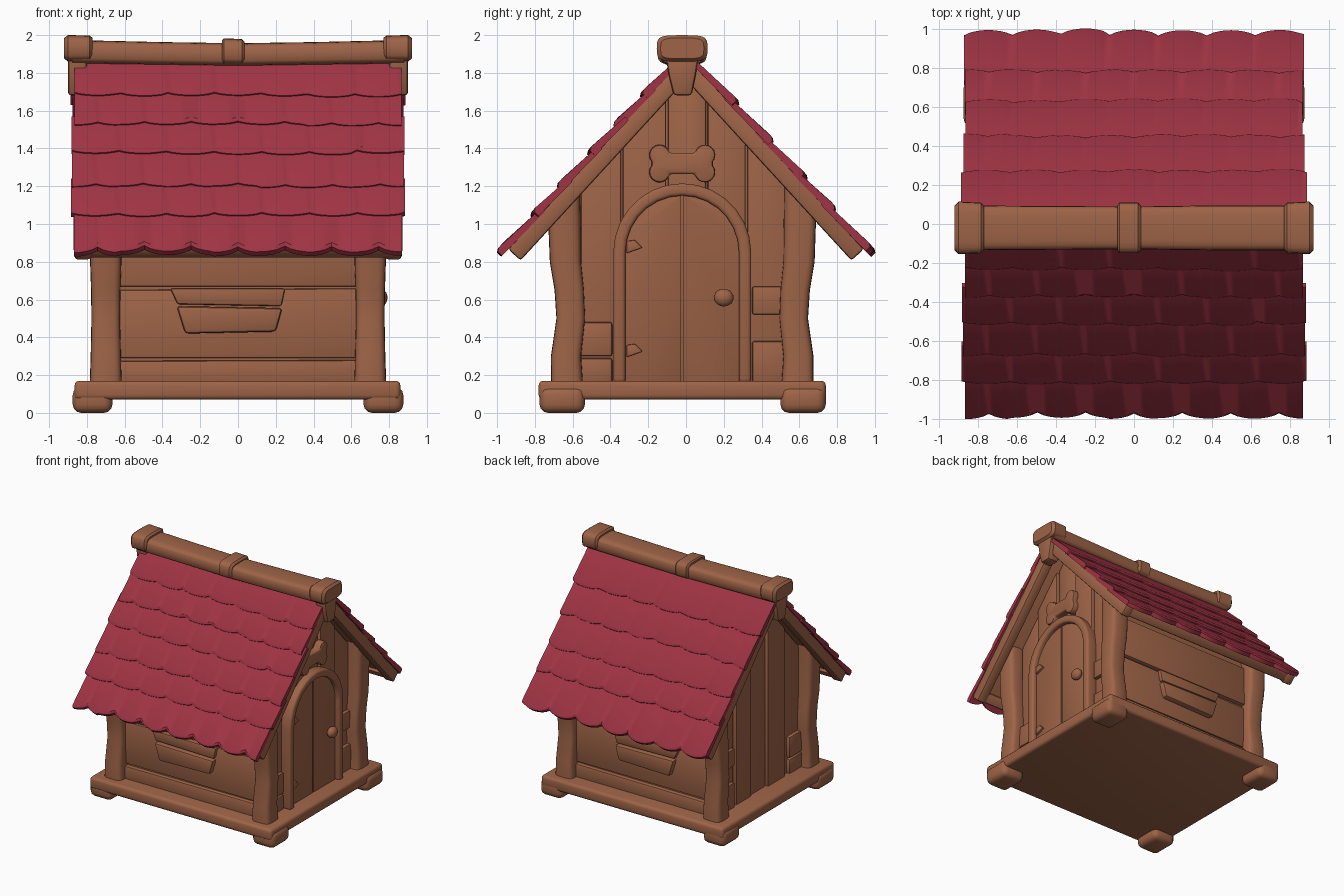
import bpy, bmesh, math, random
from mathutils import Vector

if "Cube" in bpy.data.objects:
    bpy.data.objects.remove(bpy.data.objects["Cube"])

random.seed(4)


def material(name, rgb):
    m = bpy.data.materials.new(name)
    m.diffuse_color = (*rgb, 1)
    m.use_nodes = True
    m.node_tree.nodes["Principled BSDF"].inputs["Base Color"].default_value = m.diffuse_color
    return m


WOOD = material("warm wood", (0.342, 0.127, 0.063))
RED = material("red shingle", (0.352, 0.034, 0.058))
CY = -0.02                     # house body centre in y


def finish(name, bm, mat=WOOD, bevel=0.0, segs=2):
    bmesh.ops.recalc_face_normals(bm, faces=bm.faces)
    if bevel:
        edges = [e for e in bm.edges if len(e.link_faces) == 2
                 and e.calc_face_angle() > math.radians(40)]
        bmesh.ops.bevel(bm, geom=edges, offset=bevel, segments=segs,
                        profile=0.5, affect='EDGES', clamp_overlap=True)
    me = bpy.data.meshes.new(name)
    bm.to_mesh(me)
    bm.free()
    me.materials.append(mat)
    ob = bpy.data.objects.new(name, me)
    bpy.context.collection.objects.link(ob)
    return ob


def prism(name, pts, lo, hi, axis='x', mat=WOOD, bevel=0.012, segs=2):
    """Extrude a 2D outline: (y,z) along x, or (x,z) along y."""
    place = (lambda p, d: (d, p[0], p[1])) if axis == 'x' else (lambda p, d: (p[0], d, p[1]))
    bm = bmesh.new()
    a = [bm.verts.new(place(p, lo)) for p in pts]
    b = [bm.verts.new(place(p, hi)) for p in pts]
    bm.faces.new(a)
    bm.faces.new(b)
    for i in range(len(pts)):
        j = (i + 1) % len(pts)
        bm.faces.new((a[i], a[j], b[j], b[i]))
    return finish(name, bm, mat, bevel, segs)


def box(name, x0, x1, y0, y1, z0, z1, bevel=0.015, segs=2):
    return prism(name, [(y0, z0), (y1, z0), (y1, z1), (y0, z1)], x0, x1,
                 bevel=bevel, segs=segs)


def loft(name, rings):
    bm = bmesh.new()
    vs = [[bm.verts.new(p) for p in r] for r in rings]
    n = len(rings[0])
    for a, b in zip(vs, vs[1:]):
        for i in range(n):
            bm.faces.new((a[i], a[(i + 1) % n], b[(i + 1) % n], b[i]))
    bm.faces.new(vs[0])
    bm.faces.new(vs[-1])
    return finish(name, bm)


def rounded(rx, ry, n=20, p=0.5):
    """Rounded-rectangle cross-section."""
    out = []
    for i in range(n):
        c, s = math.cos(2 * math.pi * i / n), math.sin(2 * math.pi * i / n)
        out.append((rx * math.copysign(abs(c) ** p, c), ry * math.copysign(abs(s) ** p, s)))
    return out


# roof slope frame: s runs down the slope, n points outward
D, N, P0 = Vector((0.676, -0.737)), Vector((0.737, 0.676)), Vector((0.08, 1.80))


def slope(side, s, n):
    q = P0 + D * s + N * n
    return (side * q.x, q.y)


def under(y):
    """Height of the roof underside at y."""
    return 1.76 - (abs(y) - 0.02) * 1.09


# base slab and feet
box("base_slab", -0.865, 0.86, -0.78, 0.74, 0.07, 0.17, 0.025, 3)
for sx in (-1, 1):
    for y in (-0.655, 0.62):
        box("foot", sx * 0.77 - 0.105, sx * 0.77 + 0.105, y - 0.12, y + 0.12, 0.0, 0.14, 0.045, 3)

# solid house body under the roof
prism("house_body", [(-0.61, 0.12), (0.57, 0.12), (0.57, under(0.57)), (0, under(0)),
                     (-0.61, under(0.61))], -0.66, 0.66, bevel=0)

# gently bent corner posts, cut to the roof slope
for sx in (-1, 1):
    for sy, y in ((-1, -0.63), (1, 0.59)):
        rings = []
        for z, r, off in ((0.15, 0.085, 0.0), (0.3, 0.08, 0.005), (0.5, 0.076, -0.02),
                          (0.65, 0.078, -0.012), (0.8, 0.083, 0.008), (1.0, 0.085, 0.015)):
            rings.append([(sx * 0.70 + px, y + sy * off + py,
                           z if z < 1 else under(y + sy * off + py) + 0.04)
                          for px, py in rounded(r, r)])
        loft("corner_post", rings)

# horizontal side planks and slotted flap on both long sides
for sy, face in ((-1, -0.61), (1, 0.57)):
    def slab(name, pts, depth, bev=0.012):
        lo, hi = sorted((face - sy * 0.03, face + sy * depth))
        prism(name, pts, lo, hi, 'y', bevel=bev)
    for z0, z1, z2, depth in ((0.15, 0.275, 0.28, 0.035), (0.29, 0.65, 0.66, 0.02),
                              (0.668, 1.0, 1.0, 0.035)):
        slab("side_plank", [(-0.68, z0), (0.68, z0), (0.68, z2), (-0.68, z1)], depth)
    slab("flap_upper", [(-0.36, 0.66), (0.25, 0.66), (0.23, 0.565), (-0.32, 0.575)], 0.05)
    slab("flap_lower", [(-0.325, 0.565), (0.235, 0.555), (0.20, 0.43), (-0.28, 0.42)], 0.065, 0.018)

# vertical gable planks and small cross boards on both ends
CUTS = [-0.56, -0.34, -0.10, 0.11, 0.32, 0.55]
for sx in (-1, 1):
    for i, (a, b) in enumerate(zip(CUTS, CUTS[1:])):
        a, b = a + 0.005, b - 0.005
        top = [(b, under(b) + 0.02), (a, under(a) + 0.02)]
        if a < 0 < b:
            top.insert(1, (0, under(0) + 0.02))
        t = (0.68, 0.705, 0.685, 0.70, 0.68)[i]
        prism("gable_plank", [(a, 0.15), (b, 0.15)] + top, *sorted((sx * 0.63, sx * t)), bevel=0.01)
    for y0, y1, z0, z1 in ((-0.56, -0.39, 0.16, 0.29), (-0.56, -0.39, 0.30, 0.48),
                           (0.35, 0.53, 0.16, 0.38), (0.35, 0.53, 0.52, 0.67)):
        box("cross_board", *sorted((sx * 0.64, sx * 0.71)), y0, y1, z0, z1, 0.012)


# arched door
def arc(r, z, a0, a1, n=14):
    return [(CY + r * math.cos(a0 + (a1 - a0) * i / n), z + r * math.sin(a0 + (a1 - a0) * i / n))
            for i in range(n + 1)]


R, SPRING = 0.30, 0.85
prism("door_frame", [(CY + 0.365, 0.16)] + arc(0.365, SPRING, 0, math.pi) + [(CY - 0.365, 0.16), (CY - R, 0.16)]
      + arc(R, SPRING, math.pi, 0) + [(CY + R, 0.16)], 0.66, 0.765, bevel=0.02, segs=3)
for s in (-1, 1):
    a0 = 0 if s > 0 else math.pi
    prism("door_leaf", [(CY + s * 0.006, 0.17), (CY + s * R, 0.17)]
          + arc(R, SPRING, a0, math.pi / 2 - s * 0.02)
          + [(CY + s * 0.006, SPRING + R)], 0.66, 0.725, bevel=0.008)
for z in (0.33, 0.88):
    prism("hinge", [(-0.315, z - 0.035), (-0.23, z - 0.005), (-0.27, z + 0.035), (-0.315, z + 0.03)],
          0.70, 0.742, bevel=0.006)

# door knob
bm = bmesh.new()
bmesh.ops.create_uvsphere(bm, u_segments=16, v_segments=10, radius=0.052)
for v in bm.verts:
    v.co = Vector((v.co.x * 0.7 + 0.755, v.co.y + 0.20, v.co.z * 0.9 + 0.61))
finish("door_knob", bm)

# bone plaque over the door
quad = [(0.12 + 0.055 * math.cos(math.radians(a)), 0.045 + 0.055 * math.sin(math.radians(a)))
        for a in range(170, -41, -21)]
bone = quad + [(x, -z) for x, z in reversed(quad)]
bone += [(-x, z) for x, z in reversed(bone)]
prism("bone_plaque", [(CY + x, 1.32 + z) for x, z in bone], 0.66, 0.745, bevel=0.014)

# roof boards, end rafters and overlapping scalloped shingle rows
ROWS = {-1: (0.05, 0.20, 0.34, 0.48, 0.64, 0.78, 0.945), 1: (0.05, 0.24, 0.42, 0.60, 0.75, 0.945)}
for side, ys in ROWS.items():
    def strip(s0, s1, n0, n1):
        return [slope(side, s0, n0), slope(side, s1, n0), slope(side, s1, n1), slope(side, s0, n1)]
    prism("roof_board", strip(-0.11, 1.26, -0.05, 0.01), -0.84, 0.84, bevel=0.01)
    for sx in (-1, 1):
        prism("end_rafter", strip(-0.11, 1.27, -0.085, 0.005), *sorted((sx * 0.78, sx * 0.865)), bevel=0.015)
    prism("eave_rail", strip(1.18, 1.265, -0.075, 0.0), -0.8, 0.8, bevel=0.015)
    for k, (ya, yb) in enumerate(zip(ys, ys[1:])):
        sa, sb = (ya - 0.08) / 0.676 - 0.05, (yb - 0.08) / 0.676
        last = k == len(ys) - 2
        amp = 0.04 if last else 0.02
        half = 0.872 + random.uniform(-0.012, 0.015)
        tabs, steps = 7, 8
        jit = [random.uniform(-0.012, 0.012) for _ in range(tabs + 1)]
        bm = bmesh.new()
        cols = []
        for i in range(tabs * steps + 1):
            f = i / (tabs * steps)
            t = (i / steps + (0.5 if k % 2 else 0)) % 1
            drop = amp * abs(math.sin(math.pi * t)) ** 0.7 + jit[i // steps] * 0.6
            x, e = -half + 2 * half * f, sb + drop
            prof = ((sa, -0.005), (sa, 0.022), (e - 0.02, 0.047), (e, 0.036), (e, 0.004))
            cols.append([bm.verts.new((x, *slope(side, s, n))) for s, n in prof])
        for a, b in zip(cols, cols[1:]):
            for j in range(5):
                bm.faces.new((a[j], a[(j + 1) % 5], b[(j + 1) % 5], b[j]))
        bm.faces.new(cols[0])
        bm.faces.new(cols[-1])
        finish("shingle_row", bm, RED)


# ridge beam with sagging middle, end caps, band and hanging wedges
def ridge(name, stations):
    loft(name, [[(x, CY + py, zc + pz) for py, pz in rounded(ry, rz)] for x, zc, ry, rz in stations])


ridge("ridge_beam", [(-0.88, 1.912, 0.115, 0.062), (-0.4, 1.903, 0.112, 0.06), (0.0, 1.897, 0.11, 0.06),
                     (0.4, 1.903, 0.115, 0.06), (0.88, 1.912, 0.115, 0.062)])
for sx in (-1, 1):
    ridge("ridge_cap", [(sx * x, 1.93, ry, rz) for x, ry, rz in
                        ((0.77, 0.112, 0.055), (0.785, 0.13, 0.068), (0.9, 0.135, 0.07), (0.92, 0.115, 0.055))])
    prism("ridge_wedge", [(-0.11, 1.90), (0.07, 1.90), (0.05, 1.78), (0.03, 1.68), (-0.065, 1.68), (-0.09, 1.78)],
          *sorted((sx * 0.80, sx * 0.90)), bevel=0.018)
ridge("ridge_band", [(-0.085, 1.913, 0.115, 0.06), (-0.075, 1.913, 0.13, 0.07),
                     (0.02, 1.911, 0.13, 0.068), (0.035, 1.91, 0.115, 0.055)])

# smooth shading with crisp edges
for ob in bpy.context.scene.objects:
    ob.select_set(True)
    bpy.context.view_layer.objects.active = ob
bpy.ops.object.shade_smooth_by_angle(angle=math.radians(35))
